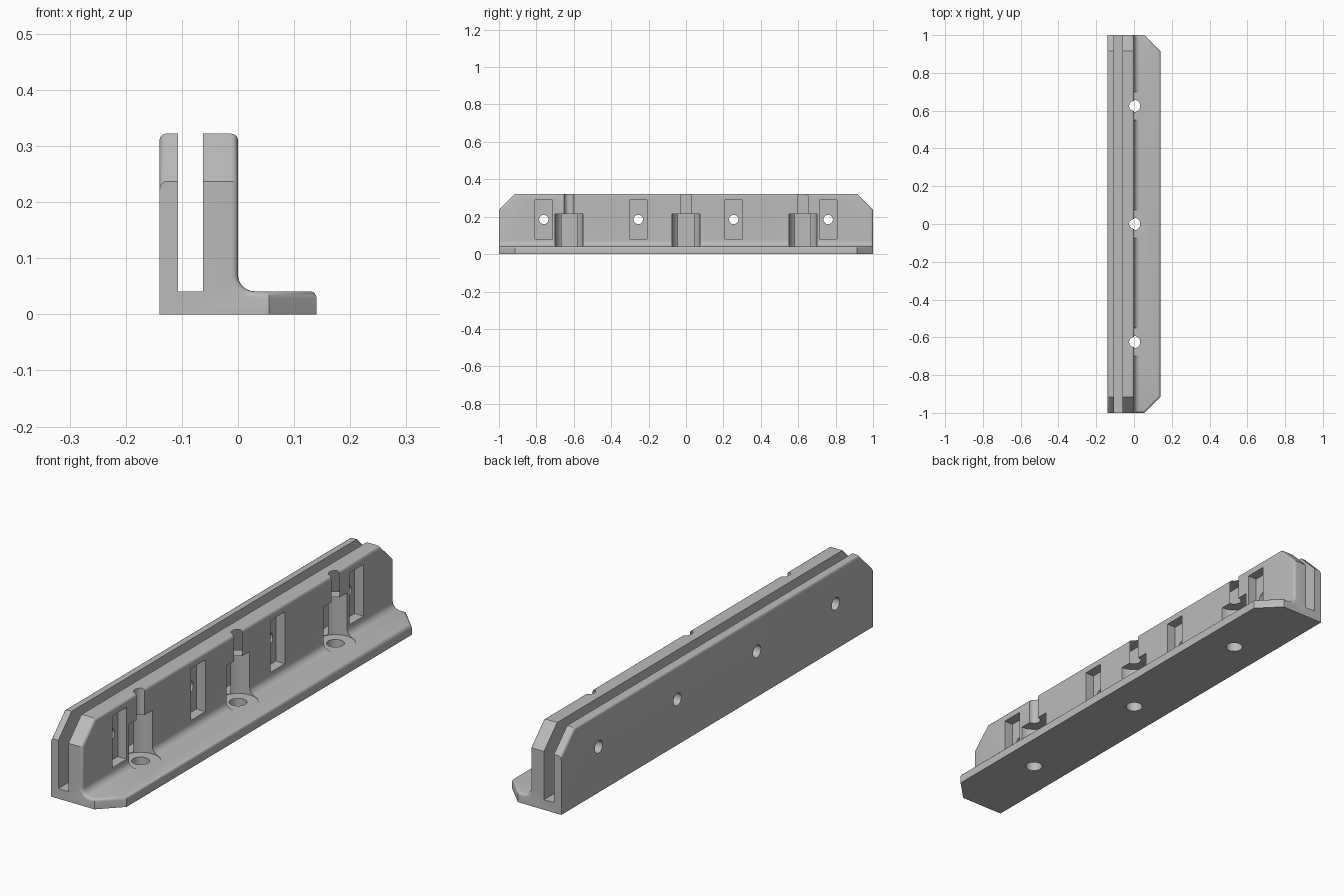
import bpy, bmesh, math
from mathutils import Vector

cube = bpy.data.objects.get("Cube")
if cube:
    bpy.data.objects.remove(cube, do_unlink=True)

SIDE, TOP, FLOOR = 0.14, 0.322, 0.041
SLOT_L, SLOT_R = -0.107, -0.062
FILLET, CUT = 0.03, 0.085

grey = bpy.data.materials.new("plain grey")
grey.use_nodes = True
colour = (0.5, 0.5, 0.5, 1)
grey.diffuse_color = colour
grey.node_tree.nodes["Principled BSDF"].inputs["Base Color"].default_value = colour


def make_object(name, bm):
    mesh = bpy.data.meshes.new(name)
    bmesh.ops.recalc_face_normals(bm, faces=bm.faces)
    bm.to_mesh(mesh)
    bm.free()
    mesh.materials.append(grey)
    obj = bpy.data.objects.new(name, mesh)
    bpy.context.collection.objects.link(obj)
    return obj


def box(x0, x1, y0, y1, z0, z1):
    bm = bmesh.new()
    bmesh.ops.create_cube(bm, size=1)
    bmesh.ops.scale(bm, vec=(x1 - x0, y1 - y0, z1 - z0), verts=bm.verts)
    bmesh.ops.translate(bm, vec=((x0 + x1) / 2, (y0 + y1) / 2, (z0 + z1) / 2), verts=bm.verts)
    return make_object("cutter", bm)


def cylinder(radius, start, end):
    start, end = Vector(start), Vector(end)
    bm = bmesh.new()
    bmesh.ops.create_cone(bm, cap_ends=True, segments=40, radius1=radius, radius2=radius,
                          depth=(end - start).length)
    turn = (end - start).to_track_quat('Z', 'Y').to_matrix()
    bmesh.ops.rotate(bm, matrix=turn, verts=bm.verts)
    bmesh.ops.translate(bm, vec=(start + end) / 2, verts=bm.verts)
    return make_object("cutter", bm)


def cut(target, cutter):
    mod = target.modifiers.new("cut", 'BOOLEAN')
    mod.operation = 'DIFFERENCE'
    mod.solver = 'EXACT'
    mod.object = cutter
    bpy.context.view_layer.objects.active = target
    bpy.ops.object.modifier_apply(modifier=mod.name)
    bpy.data.objects.remove(cutter, do_unlink=True)


# Rail section: two walls with a slot between, and a foot flange with a fillet
profile = [(-SIDE, 0), (SIDE, 0), (SIDE, FLOOR)]
for i in range(9):
    a = math.radians(270 - i * 90 / 8)
    profile.append((FILLET + FILLET * math.cos(a), FLOOR + FILLET + FILLET * math.sin(a)))
profile += [(0, TOP), (SLOT_R, TOP), (SLOT_R, FLOOR), (SLOT_L, FLOOR), (SLOT_L, TOP), (-SIDE, TOP)]

bm = bmesh.new()
face = bm.faces.new([bm.verts.new((x, -1, z)) for x, z in profile])
new = bmesh.ops.extrude_face_region(bm, geom=[face])["geom"]
bmesh.ops.translate(bm, vec=(0, 2, 0), verts=[v for v in new if isinstance(v, bmesh.types.BMVert)])


# Sloped corners on the walls and the flange
def slice_off(point, normal):
    geom = bm.verts[:] + bm.edges[:] + bm.faces[:]
    result = bmesh.ops.bisect_plane(bm, geom=geom, plane_co=point, plane_no=normal,
                                    clear_outer=True, dist=1e-6)
    edges = [e for e in result["geom_cut"] if isinstance(e, bmesh.types.BMEdge)]
    bmesh.ops.edgeloop_fill(bm, edges=edges)


for s in (-1, 1):
    slice_off((0, s, TOP - CUT), (0, s, 1))
    slice_off((SIDE - CUT, s, 0), (1, s, 0))
bmesh.ops.recalc_face_normals(bm, faces=bm.faces)


# Rounded outer edges
def right_skin(f):
    c, n = f.calc_center_median(), f.normal
    return c.x > -0.001 and c.z > FLOOR - 0.001 and abs(n.y) < 0.1 and (n.x > 0.1 or n.z > 0.1)


def outer_skin(f):
    return f.normal.x < -0.9 and f.calc_center_median().x < -SIDE + 0.001


def is_rounded(e):
    if len(e.link_faces) != 2:
        return False
    a, b = e.link_faces
    upright = all(abs(v.co.y) > 0.999 for v in e.verts)
    return right_skin(a) != right_skin(b) or (outer_skin(a) != outer_skin(b) and not upright)


edges = [e for e in bm.edges if is_rounded(e)]
bmesh.ops.bevel(bm, geom=edges, offset=0.012, offset_type='OFFSET', segments=4,
                profile=0.5, affect='EDGES', clamp_overlap=True)
rail = make_object("slotted_rail", bm)

# Screw seats in the foot, with tool channels up the wall
for y in (-0.625, 0, 0.625):
    cut(rail, cylinder(0.075, (0, y, FLOOR - 0.002), (0, y, 0.215)))
    cut(rail, cylinder(0.033, (0, y, -0.1), (0, y, 0.1)))
    cut(rail, cylinder(0.026, (0, y, 0.2), (0, y, 0.4)))

# Nut recesses with cross holes through both walls
for y in (-0.76, -0.255, 0.255, 0.76):
    cut(rail, box(-0.04, 0.1, y - 0.046, y + 0.046, 0.08, 0.29))
    cut(rail, cylinder(0.025, (-0.3, y, 0.185), (0.1, y, 0.185)))

bpy.ops.object.select_all(action='DESELECT')
rail.select_set(True)
bpy.context.view_layer.objects.active = rail
bpy.ops.object.shade_smooth_by_angle(angle=math.radians(30))
